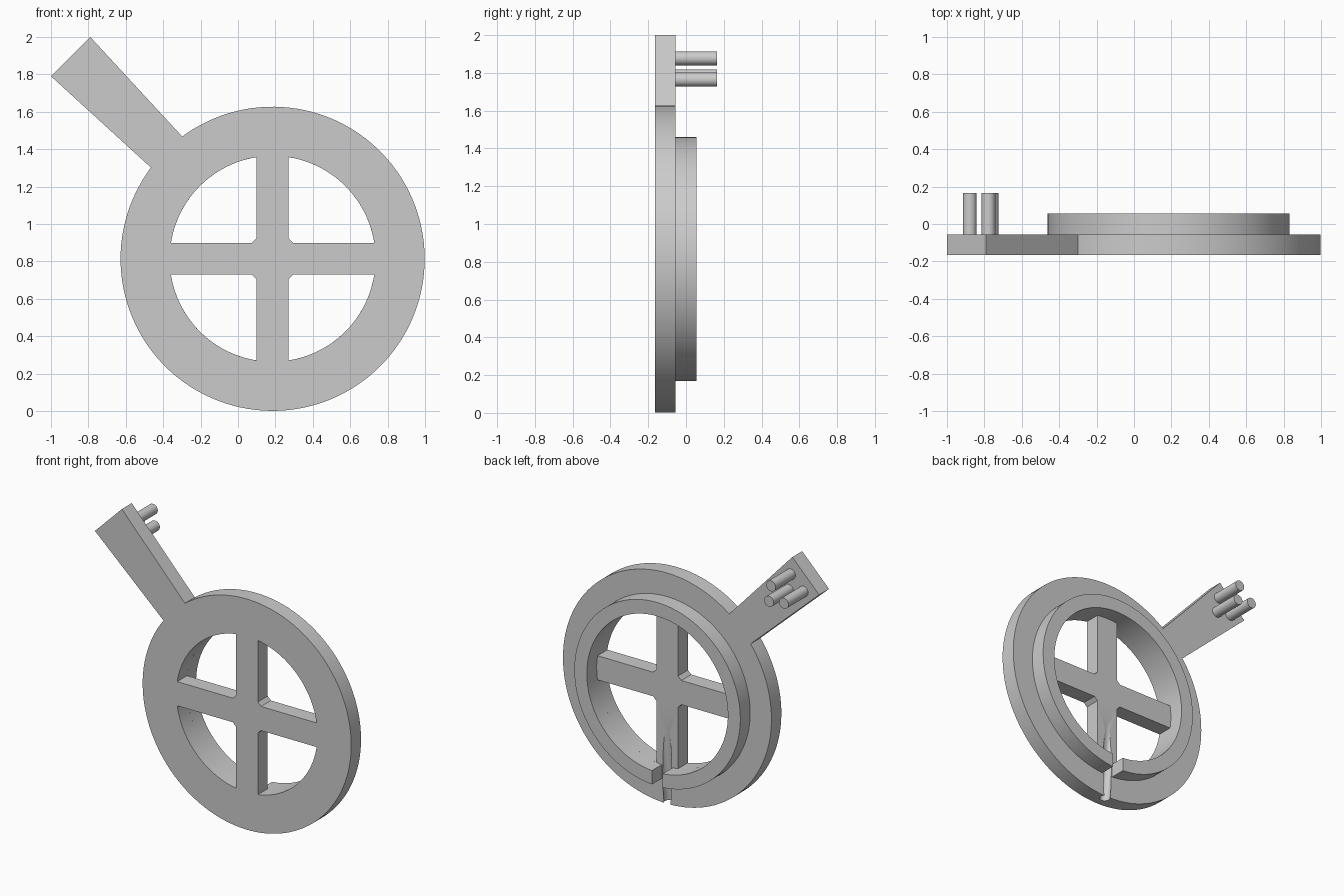
import bpy, bmesh
from math import sin, cos, pi, asin, atan2
from mathutils import Vector

if "Cube" in bpy.data.objects:
    bpy.data.objects.remove(bpy.data.objects["Cube"], do_unlink=True)

grey = bpy.data.materials.new("plain grey")
grey.use_nodes = True
colour = (0.6, 0.6, 0.6, 1)
grey.diffuse_color = colour
grey.node_tree.nodes["Principled BSDF"].inputs["Base Color"].default_value = colour

CX, CZ = 0.185, 0.814                      # wheel centre
RIM, COLLAR, HOLE = 0.813, 0.647, 0.55     # radii
FRONT, BACK = -0.165, -0.055               # plate faces


def arc(r, a0, a1, n):
    return [(CX + r * cos(a0 + (a1 - a0) * i / n),
             CZ + r * sin(a0 + (a1 - a0) * i / n)) for i in range(n + 1)]


def prism(name, outline, y0, y1):
    """Extrude an x-z outline from y0 to y1."""
    bm = bmesh.new()
    face = bm.faces.new([bm.verts.new((x, y0, z)) for x, z in outline])
    new = bmesh.ops.extrude_face_region(bm, geom=[face])["geom"]
    bmesh.ops.translate(bm, vec=(0, y1 - y0, 0),
                        verts=[v for v in new if isinstance(v, bmesh.types.BMVert)])
    bmesh.ops.recalc_face_normals(bm, faces=bm.faces)
    mesh = bpy.data.meshes.new(name)
    bm.to_mesh(mesh)
    bm.free()
    mesh.materials.append(grey)
    ob = bpy.data.objects.new(name, mesh)
    bpy.context.collection.objects.link(ob)
    return ob


def smooth(ob):
    bpy.ops.object.select_all(action="DESELECT")
    ob.select_set(True)
    bpy.context.view_layer.objects.active = ob
    bpy.ops.object.shade_smooth_by_angle(angle=0.5)


def cut(ob, cutter):
    mod = ob.modifiers.new("cut", "BOOLEAN")
    mod.operation = "DIFFERENCE"
    mod.solver = "EXACT"
    mod.object = cutter
    bpy.context.view_layer.objects.active = ob
    bpy.ops.object.modifier_apply(modifier=mod.name)
    bpy.data.objects.remove(cutter, do_unlink=True)


# Wheel plate with its tapered arm in one outline
low, high = (-0.47, 1.305), (-0.30, 1.47)
a_low = atan2(low[1] - CZ, low[0] - CX)
a_high = atan2(high[1] - CZ, high[0] - CX)
outline = arc(RIM, a_low, a_high + 2 * pi, 120) + [(-0.79, 2.0), (-1.0, 1.79)]
plate = prism("wheel_plate_with_arm", outline, FRONT, BACK)

# Four windows leave the spokes and the chamfered hub
half, chamfer = 0.085, 0.025
edge = asin(half / HOLE)
for k in range(4):
    turn = k * pi / 2
    c, s = cos(turn), sin(turn)
    corner = [(half, half + chamfer), (half + chamfer, half)]
    corner = [(CX + x * c - z * s, CZ + x * s + z * c) for x, z in corner]
    window = arc(HOLE, turn + edge, turn + pi / 2 - edge, 28) + corner
    cut(plate, prism("window_cutter", window, FRONT - 0.1, BACK + 0.1))

# Slanting round groove in the back of the lower spoke and rim
p0, p1 = Vector((CX, -0.091, -0.1)), Vector((CX, -0.009, 0.645))
axis = p1 - p0
bpy.ops.mesh.primitive_cylinder_add(vertices=32, radius=0.035, depth=axis.length,
                                    location=(p0 + p1) / 2,
                                    rotation=axis.to_track_quat("Z", "Y").to_euler())
cut(plate, bpy.context.object)
smooth(plate)

# Raised collar on the back, split at the bottom
gap = 0.042
g_out, g_in = asin(gap / COLLAR), asin(gap / HOLE)
down = -pi / 2
collar = arc(COLLAR, down + g_out, down + 2 * pi - g_out, 112)
collar += arc(HOLE, down + 2 * pi - g_in, down + g_in, 112)
smooth(prism("split_collar", collar, BACK, 0.055))

# Three pins on the back of the arm
for i, (x, z) in enumerate([(-0.878, 1.782), (-0.778, 1.877), (-0.762, 1.764)]):
    bpy.ops.mesh.primitive_cylinder_add(vertices=32, radius=0.037, depth=0.23,
                                        location=(x, 0.05, z), rotation=(pi / 2, 0, 0))
    pin = bpy.context.object
    pin.name = f"arm_pin_{i + 1}"
    pin.data.materials.append(grey)
    smooth(pin)
